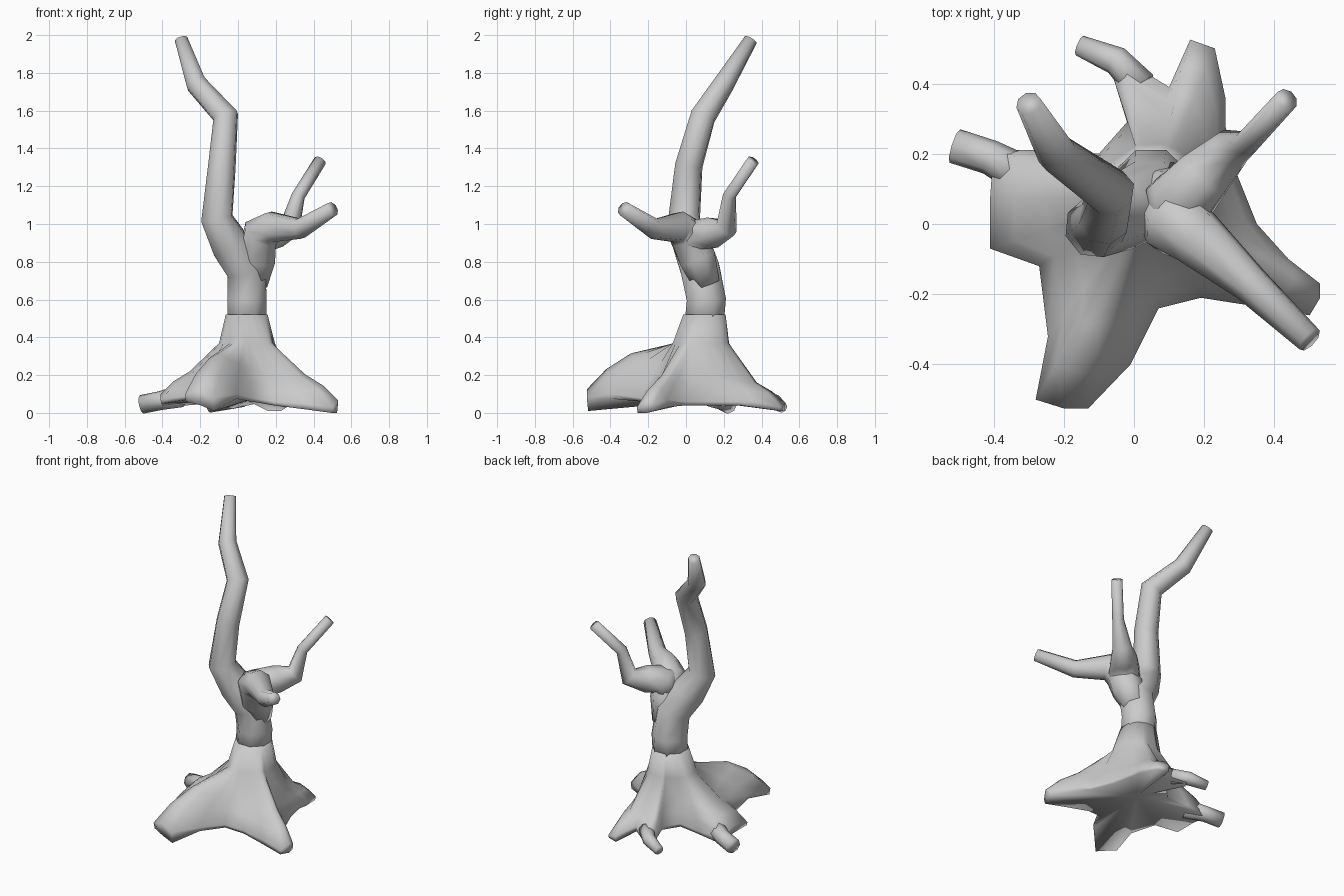
import bpy, math
from mathutils import Vector

if "Cube" in bpy.data.objects:
    bpy.data.objects.remove(bpy.data.objects["Cube"])


def make_object(name, verts, faces):
    mesh = bpy.data.meshes.new(name)
    mesh.from_pydata(verts, [], faces)
    mesh.update()
    ob = bpy.data.objects.new(name, mesh)
    bpy.context.collection.objects.link(ob)
    bpy.ops.object.select_all(action='DESELECT')
    ob.select_set(True)
    bpy.context.view_layer.objects.active = ob
    bpy.ops.object.mode_set(mode='EDIT')
    bpy.ops.mesh.select_all(action='SELECT')
    bpy.ops.mesh.normals_make_consistent(inside=False)
    bpy.ops.object.mode_set(mode='OBJECT')
    bpy.ops.object.shade_smooth()
    return ob


def strips(rings, n):
    return [(r * n + i, r * n + (i + 1) % n, (r + 1) * n + (i + 1) % n, (r + 1) * n + i)
            for r in range(rings - 1) for i in range(n)]


def limb(name, path, n=8):
    """Tapered tube through (x, y, z, radius) points."""
    pts = [Vector(p[:3]) for p in path]
    verts, side = [], Vector((1, 0, 0))
    for k, p in enumerate(pts):
        d = Vector((0, 0, 0))
        if k > 0:
            d += (p - pts[k - 1]).normalized()
        if k < len(pts) - 1:
            d += (pts[k + 1] - p).normalized()
        d.normalize()
        side = (side - d * side.dot(d)).normalized()
        up = d.cross(side)
        for i in range(n):
            a = 2 * math.pi * (i + .5) / n
            verts.append(p + (side * math.cos(a) + up * math.sin(a)) * path[k][3])
    m = len(pts)
    faces = strips(m, n) + [tuple(range(n)), tuple(range((m - 1) * n, m * n))]
    return make_object(name, verts, faces)


# Trunk continuing into the tall left limb
limb("trunk", [(.048, .095, .46, .112), (.048, .108, .60, .112),
               (.045, .075, .76, .112), (-.04, .03, .89, .107), (-.112, -.01, 1.03, .088),
               (-.085, .015, 1.31, .075), (-.065, .09, 1.57, .07),
               (-.22, .20, 1.74, .058), (-.30, .343, 1.975, .037)])

# Right limb and its two forks
limb("front_fork", [(.085, .11, .68, .075), (.10, .06, .82, .105), (.12, .00, .95, .10),
                    (.18, -.04, .985, .085), (.33, -.17, .975, .056), (.50, -.33, 1.08, .04)])
limb("back_fork", [(.10, .05, .86, .09), (.13, .06, .94, .10), (.20, .14, .955, .085),
                   (.275, .215, .98, .06), (.32, .23, 1.15, .036), (.435, .355, 1.335, .034)])

# Root flare outline: x, y, underside height, rim height, height halfway to the trunk
outline = [
    (-.28, -.50, .06, .10, .29), (-.20, -.525, .04, .125, .315), (-.13, -.525, .01, .08, .29),
    (-.01, -.40, .075, .10, .26), (.07, -.24, .06, .08, .23), (.19, -.21, .04, .06, .20),
    (.35, -.235, .02, .05, .19), (.50, -.26, .0, .03, .19), (.53, -.21, .0, .065, .205),
    (.53, -.17, .01, .05, .19), (.44, -.10, .03, .07, .19), (.35, .00, .04, .06, .18),
    (.29, .15, .04, .06, .20), (.26, .28, .04, .06, .19), (.26, .36, .03, .06, .17),
    (.23, .50, .01, .03, .16), (.16, .525, .01, .05, .16), (.10, .39, .05, .08, .19),
    (-.03, .47, .02, .07, .17), (-.06, .42, .03, .05, .17), (-.02, .29, .05, .07, .19),
    (-.10, .20, .06, .08, .22), (-.25, .21, .05, .07, .22), (-.40, .21, .03, .07, .21),
    (-.41, .07, .05, .10, .22), (-.41, -.07, .05, .07, .20), (-.27, -.12, .07, .09, .22),
    (-.245, -.32, .09, .11, .25)]
n = len(outline)
centre = Vector((.05, .08))
layers = [[] for _ in range(6)]
for x, y, foot, top, mid in outline:
    rim = Vector((x, y))
    out = (rim - centre).normalized()
    inner = centre + out * .15
    neck = Vector((.048, .098)) + out * .113
    layers[0].append((neck.x, neck.y, .52))
    for layer, t, z in ((1, 0, .37), (2, .5, mid), (3, .78, mid * .56 + top * .44),
                        (4, 1, top), (5, .985, foot)):
        p = inner.lerp(rim, t)
        layers[layer].append((p.x, p.y, z))
verts = [v for layer in layers for v in layer]
faces = strips(6, n)
# Closed, slightly hollow underside
verts.append((.05, .08, .065))
faces += [(5 * n + i, 5 * n + (i + 1) % n, 6 * n) for i in range(n)]
faces.append(tuple(range(n)))
make_object("root_flare", verts, faces)

# Small root toes
limb("left_toe", [(-.30, .13, .09, .06), (-.41, .19, .065, .05), (-.51, .222, .045, .05)])
limb("back_toe", [(.02, .39, .08, .05), (-.05, .465, .06, .042), (-.155, .508, .03, .03)])
